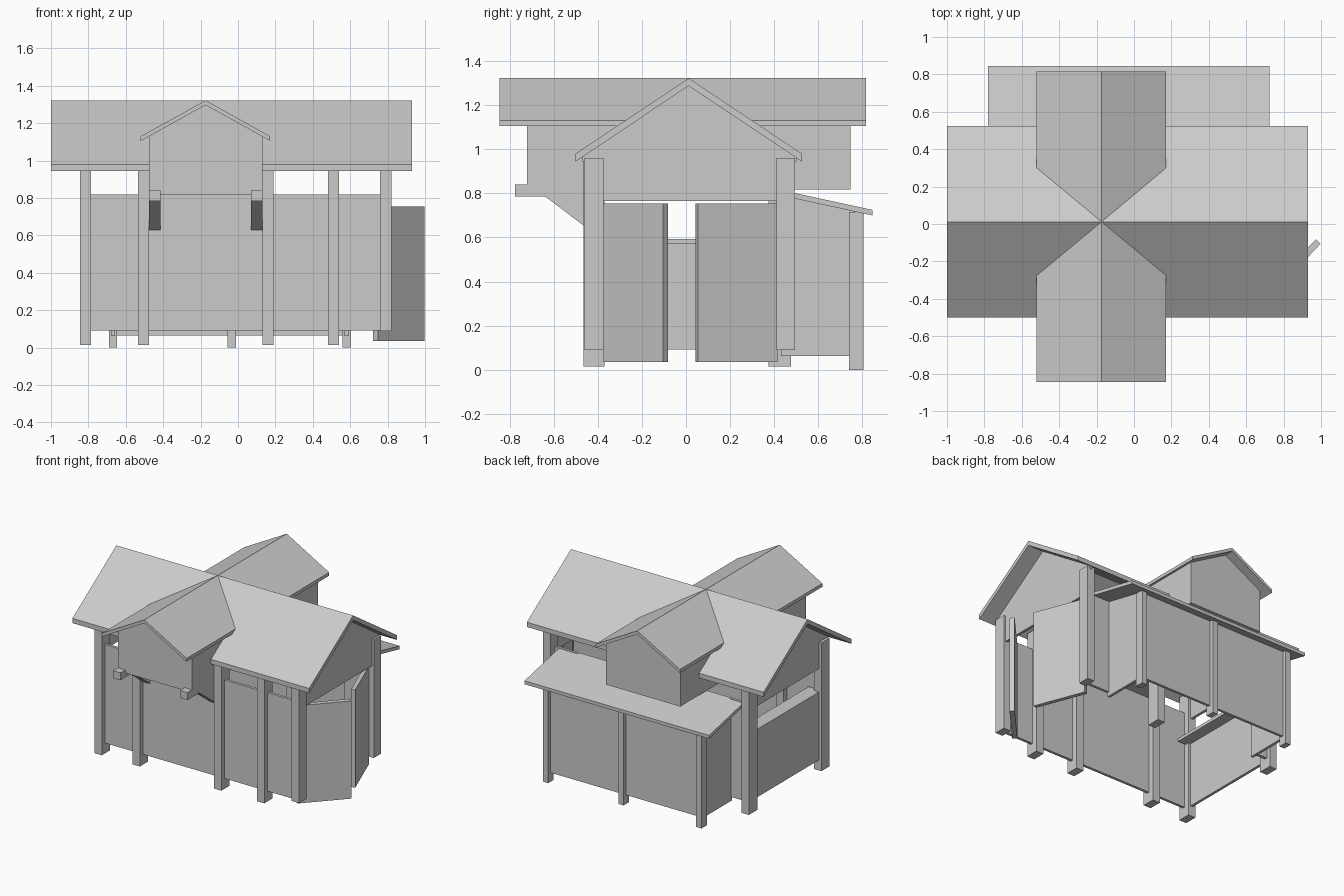
import bpy, bmesh, math
from mathutils import Vector

if "Cube" in bpy.data.objects:
    bpy.data.objects.remove(bpy.data.objects["Cube"])


def prism(name, profile, direction, place):
    """Extrude a closed profile; place maps 2D points to 3D."""
    bm = bmesh.new()
    d = Vector(direction)
    a = [bm.verts.new(place(*p)) for p in profile]
    b = [bm.verts.new(Vector(place(*p)) + d) for p in profile]
    n = len(profile)
    bm.faces.new(a)
    bm.faces.new(b[::-1])
    for i in range(n):
        j = (i + 1) % n
        bm.faces.new((a[j], a[i], b[i], b[j]))
    bmesh.ops.recalc_face_normals(bm, faces=bm.faces)
    me = bpy.data.meshes.new(name)
    bm.to_mesh(me)
    bm.free()
    ob = bpy.data.objects.new(name, me)
    bpy.context.collection.objects.link(ob)
    return ob


def along_x(name, x0, x1, profile):
    return prism(name, profile, (x1 - x0, 0, 0), lambda y, z: (x0, y, z))


def along_y(name, y0, y1, profile):
    return prism(name, profile, (0, y1 - y0, 0), lambda x, z: (x, y0, z))


def box(name, x0, x1, y0, y1, z0, z1):
    return along_x(name, x0, x1, [(y0, z0), (y1, z0), (y1, z1), (y0, z1)])


def gable_roof(lo, mid, hi, eave, ridge, t):
    """Chevron cross-section, t is the vertical thickness."""
    return [(lo, eave), (mid, ridge), (hi, eave),
            (hi, eave - t), (mid, ridge - t), (lo, eave - t)]


def door(name, hinge, tip, t):
    h, e = Vector(hinge), Vector(tip)
    n = (e - h).normalized()
    s = Vector((-n.y, n.x)) * t / 2
    pts = [tuple(h + s), tuple(e + s), tuple(e - s), tuple(h - s)]
    return prism(name, pts, (0, 0, 0.72), lambda x, y: (x, y, 0.035))


# Crossing roofs
along_x("main_roof", -1.0, 0.93, gable_roof(-0.5, 0.012, 0.525, 0.98, 1.322, 0.035))
along_y("cross_roof", -0.845, 0.815, gable_roof(-0.52, -0.173, 0.172, 1.13, 1.322, 0.025))

# Upper room under the cross roof
along_y("upper_room", -0.72, 0.745,
        [(-0.475, 0.818), (0.13, 0.818), (0.13, 1.13), (-0.173, 1.298), (-0.475, 1.13)])

# Gable end walls with the header below
for side, x in (("left", -0.825), ("right", 0.785)):
    along_x(side + "_gable_wall", x, x + 0.02,
            [(-0.375, 0.765), (0.41, 0.765), (0.41, 0.945), (0.5, 0.945), (0.5, 0.965),
             (0.012, 1.29), (-0.47, 0.965), (-0.47, 0.945), (-0.375, 0.945)])

# Main posts
for x in (-0.845, -0.535, 0.13, 0.48):
    box("front_post", x, x + 0.06, -0.465, -0.37, 0.015, 0.96)
for x in (-0.845, 0.13):
    box("back_post", x, x + 0.06, 0.375, 0.475, 0.015, 0.96)
box("right_front_post", 0.76, 0.82, -0.46, -0.375, 0.09, 0.96)
box("right_back_post", 0.76, 0.82, 0.41, 0.495, 0.09, 0.96)

# Walls
box("front_wall", -0.815, 0.79, -0.43, -0.41, 0.092, 0.818)
box("left_wall", -0.825, -0.805, -0.4, 0.42, 0.092, 0.58)
box("left_counter", -0.825, -0.72, -0.4, 0.42, 0.57, 0.593)
box("back_wall_left", -0.815, -0.67, 0.425, 0.445, 0.092, 0.815)
box("back_wall_right", 0.57, 0.79, 0.425, 0.445, 0.092, 0.815)

# Beams and braces carrying the front of the upper room
for x in (-0.475, 0.07):
    box("bracket_beam", x, x + 0.06, -0.775, -0.42, 0.785, 0.84)
    along_x("bracket_brace", x, x + 0.06, [(-0.64, 0.787), (-0.42, 0.787), (-0.42, 0.62)])

# Lean-to at the back
along_x("lean_to_roof", -0.78, 0.725,
        [(0.43, 0.815), (0.845, 0.725), (0.845, 0.7), (0.43, 0.79)])
for x in (-0.69, -0.055, 0.56):
    box("lean_to_post", x, x + 0.043, 0.74, 0.805, 0.0, 0.715)
box("lean_to_back_wall", -0.67, 0.58, 0.755, 0.775, 0.065, 0.718)
for x in (-0.678, 0.57):
    along_x("lean_to_end_wall", x, x + 0.02,
            [(0.43, 0.062), (0.765, 0.062), (0.765, 0.718), (0.43, 0.79)])

# Open double doors on the right
door("front_door_leaf", (0.735, -0.362), (0.985, -0.093), 0.035)
door("back_door_leaf", (0.765, 0.41), (0.905, 0.048), 0.03)
